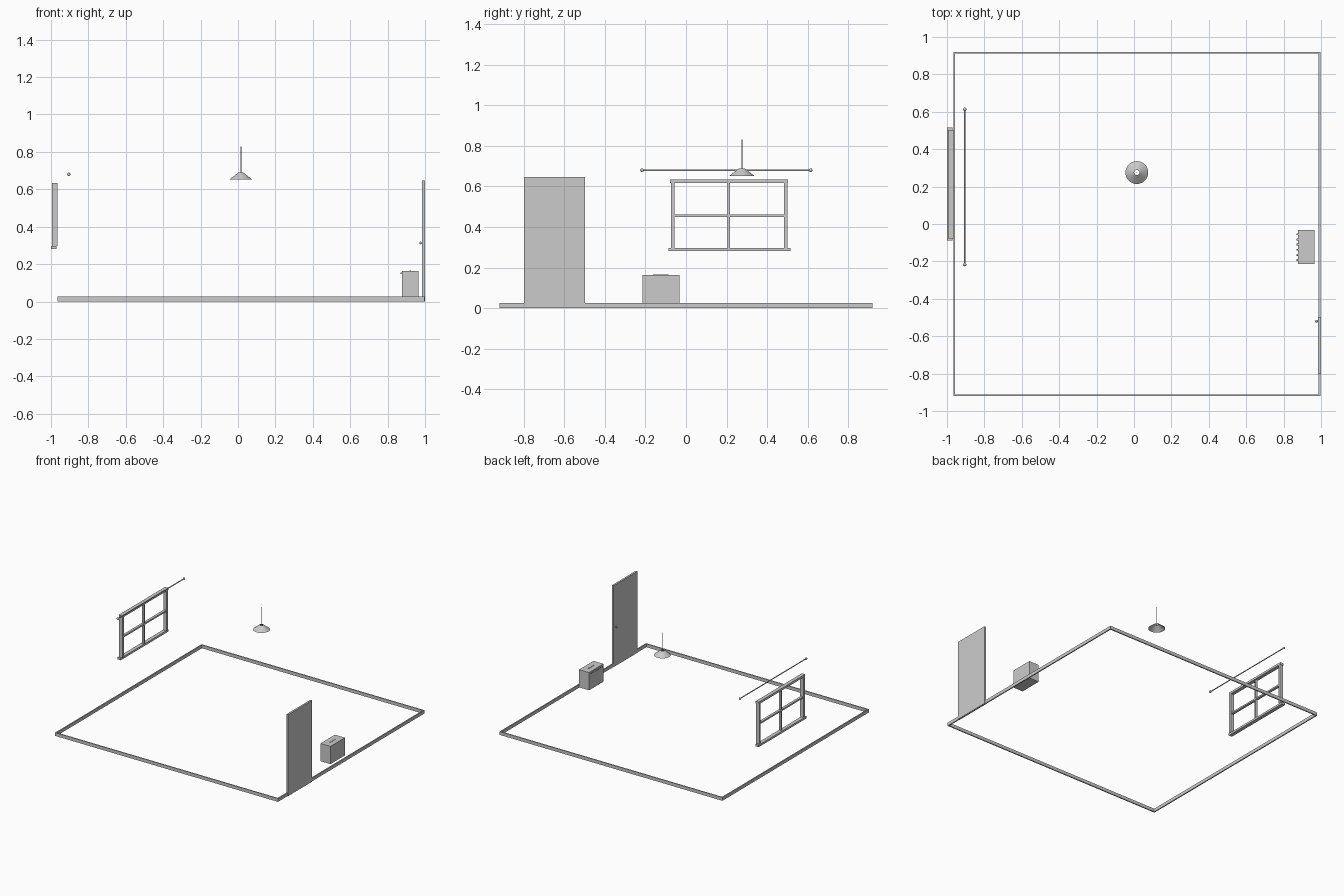
import bpy, bmesh, math
from mathutils import Matrix, Vector

if "Cube" in bpy.data.objects:
    bpy.data.objects.remove(bpy.data.objects["Cube"])


def make(name, bm, smooth=False):
    mesh = bpy.data.meshes.new(name)
    bm.to_mesh(mesh)
    bm.free()
    if smooth:
        for p in mesh.polygons:
            p.use_smooth = True
    ob = bpy.data.objects.new(name, mesh)
    bpy.context.collection.objects.link(ob)
    return ob


def add_box(bm, x, y, z):
    size = Vector((x[1] - x[0], y[1] - y[0], z[1] - z[0]))
    mid = Vector((sum(x) / 2, sum(y) / 2, sum(z) / 2))
    bmesh.ops.create_cube(bm, size=1, matrix=Matrix.Translation(mid) @ Matrix.Diagonal(size).to_4x4())


def boxes(name, *parts):
    bm = bmesh.new()
    for p in parts:
        add_box(bm, *p)
    return make(name, bm)


def rod(name, a, b, r, n=12):
    a, b = Vector(a), Vector(b)
    d = b - a
    m = Matrix.Translation((a + b) / 2) @ d.to_track_quat('Z', 'Y').to_matrix().to_4x4()
    bm = bmesh.new()
    bmesh.ops.create_cone(bm, cap_ends=True, segments=n, radius1=r, radius2=r, depth=d.length, matrix=m)
    return make(name, bm)


def ball(name, loc, r):
    bm = bmesh.new()
    bmesh.ops.create_uvsphere(bm, u_segments=16, v_segments=10, radius=r, matrix=Matrix.Translation(loc))
    return make(name, bm, True)


# Skirting board around the room
X0, X1, Y, T, H = -0.965, 0.996, 0.92, 0.009, (0, 0.026)
boxes("skirting",
      ((X0, X1), (-Y, -Y + T), H), ((X0, X1), (Y - T, Y), H),
      ((X0, X0 + T), (-Y + T, Y - T), H), ((X1 - T, X1), (-Y + T, Y - T), H))

# Door with knob
boxes("door", ((0.985, 1.0), (-0.798, -0.498), (0, 0.647)))
rod("door_knob_stem", (0.987, -0.52, 0.313), (0.976, -0.52, 0.313), 0.003)
ball("door_knob", (0.976, -0.52, 0.313), 0.007)

# Window: frame, glazing bars and sill
fx, bx = (-0.994, -0.965), (-0.990, -0.970)
boxes("window_frame",
      (fx, (-0.078, 0.503), (0.616, 0.633)),
      (fx, (-0.074, -0.056), (0.297, 0.616)),
      (fx, (0.483, 0.499), (0.297, 0.616)))
boxes("glazing_bars",
      (bx, (0.205, 0.218), (0.297, 0.616)),
      (bx, (-0.056, 0.483), (0.449, 0.461)))
boxes("window_sill", ((-1.0, -0.971), (-0.087, 0.515), (0.281, 0.297)))

# Curtain rod with ball ends
rod("curtain_rod", (-0.905, -0.217, 0.68), (-0.905, 0.614, 0.68), 0.004)
for y in (-0.217, 0.614):
    ball("curtain_rod_end", (-0.905, y, 0.68), 0.009)

# Heater cabinet with front knobs and top handle
boxes("cabinet", ((0.876, 0.964), (-0.215, -0.033), (0.022, 0.163)))
for i in range(6):
    y = -0.055 - i * 0.0275
    rod("cabinet_knob", (0.877, y, 0.151), (0.869, y, 0.151), 0.005)
boxes("cabinet_handle", ((0.917, 0.925), (-0.163, -0.087), (0.162, 0.166)))

# Hanging lamp: open conical shade on a cord
lx, ly = 0.015, 0.275
bm = bmesh.new()
bmesh.ops.create_cone(bm, cap_ends=False, segments=32, radius1=0.061, radius2=0.014, depth=0.037,
                      matrix=Matrix.Translation((lx, ly, 0.6705)))
make("lamp_shade", bm, True)
rod("lamp_cord", (lx, ly, 0.68), (lx, ly, 0.83), 0.0025, 8)
